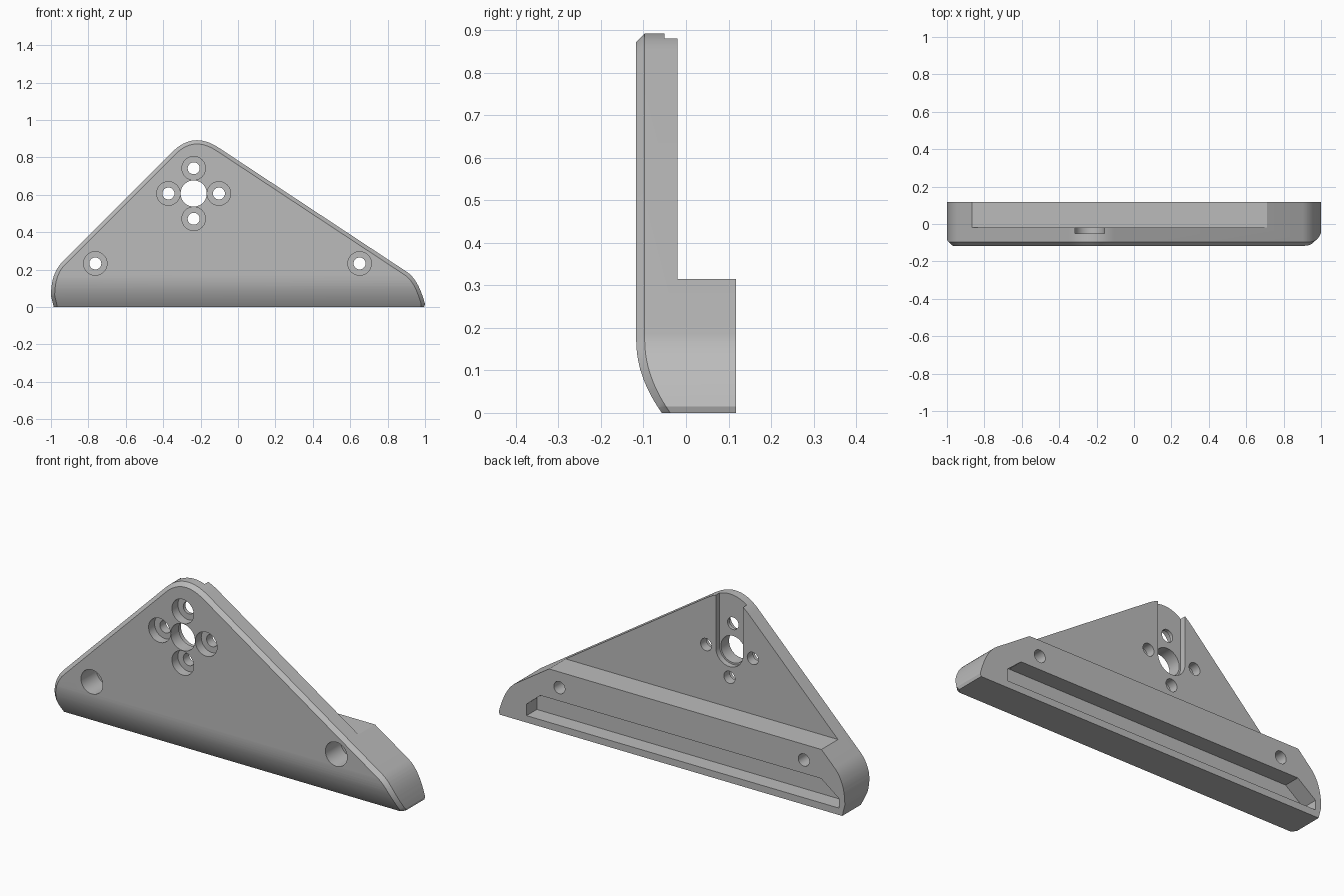
import bpy, bmesh, math
from mathutils import Vector, Matrix

cube = bpy.data.objects.get("Cube")
if cube:
    bpy.data.objects.remove(cube)

FRONT, BACK, CHAMFER = -0.117, 0.117, 0.02
LEDGE_Z, PLATE_BACK = 0.315, -0.02

grey = bpy.data.materials.new("plain_grey")
grey.use_nodes = True
colour = (0.5, 0.5, 0.5, 1)
grey.diffuse_color = colour
grey.node_tree.nodes["Principled BSDF"].inputs["Base Color"].default_value = colour


def to_object(name, bm):
    bmesh.ops.recalc_face_normals(bm, faces=bm.faces)
    mesh = bpy.data.meshes.new(name)
    bm.to_mesh(mesh)
    bm.free()
    mesh.materials.append(grey)
    obj = bpy.data.objects.new(name, mesh)
    bpy.context.collection.objects.link(obj)
    return obj


def bend(a, corner, b, n=10):
    """Rounded corner from a to b, as (x, z) points."""
    a, c, b = Vector(a), Vector(corner), Vector(b)
    return [a.lerp(c, i / n).lerp(c.lerp(b, i / n), i / n) for i in range(n + 1)]


def inset(points, d):
    """Offset an open outline inwards, keeping its ends on the ground."""
    out = []
    for i, p in enumerate(points):
        t = points[min(i + 1, len(points) - 1)] - points[max(i - 1, 0)]
        n = Vector((t.y, -t.x)).normalized()
        q = p + n * d
        if i in (0, len(points) - 1):
            q.y = 0
        out.append(q)
    return out


def loft(rings):
    """Closed solid through (points, y) rings."""
    bm = bmesh.new()
    loops = [[bm.verts.new((p[0], y, p[1])) for p in pts] for pts, y in rings]
    for a, b in zip(loops, loops[1:]):
        for i in range(len(a)):
            j = (i + 1) % len(a)
            bm.faces.new((a[i], a[j], b[j], b[i]))
    bm.faces.new(loops[0])
    bm.faces.new(loops[-1])
    return bm


def circle(x, z, r, n=40):
    return [(x + r * math.cos(2 * math.pi * i / n),
             z + r * math.sin(2 * math.pi * i / n)) for i in range(n)]


# Body: rounded triangle with a chamfered front rim
outline = [Vector((-0.985, 0))]
outline += bend((-1, 0.06), (-1, 0.18), (-0.94, 0.24))
outline += bend((-0.35, 0.83), (-0.239, 0.941), (-0.105, 0.853), 16)
outline += bend((0.904, 0.187), (0.965, 0.147), (1, 0.015))
outline += [Vector((0.995, 0))]
bm = loft([(inset(outline, CHAMFER), FRONT),
           (outline, FRONT + CHAMFER), (outline, BACK)])

# Lower front curves back towards the ground
CURVE_Z, STEPS = 0.17, 12
for i in range(1, STEPS + 1):
    bmesh.ops.bisect_plane(bm, geom=bm.verts[:] + bm.edges[:] + bm.faces[:],
                           plane_co=(0, 0, CURVE_Z * i / STEPS), plane_no=(0, 0, 1))
for v in bm.verts:
    if v.co.y < FRONT + CHAMFER + 0.005 and v.co.z < CURVE_Z:
        v.co.y += 0.06 * (1 - v.co.z / CURVE_Z) ** 2
bracket = to_object("triangular_bracket", bm)


def cut(name, points, y0, y1):
    """Subtract an extruded profile from the bracket."""
    tool = to_object(name, loft([(points, y0), (points, y1)]))
    tool.hide_render = True
    mod = bracket.modifiers.new(name, "BOOLEAN")
    mod.operation, mod.solver, mod.object = "DIFFERENCE", "EXACT", tool
    bpy.context.view_layer.objects.active = bracket
    bpy.ops.object.modifier_apply(modifier=name)
    bpy.data.objects.remove(tool)


# Thin upper plate above the thick base
cut("ledge_cut", [(-2, LEDGE_Z), (2, LEDGE_Z), (2, 2), (-2, 2)], PLATE_BACK, 1)

# Long groove in the back of the base
cut("groove_cut", [(0.84, 0.036), (0.84, 0.096), (0.76, 0.163), (-0.863, 0.163),
                   (-0.967, 0.085), (-0.967, 0.036)], 0.032, 1)

# Round-ended cable slot running from the centre hole to the top
HX, HZ, SLOT_R = -0.237, 0.607, 0.079
arc = [(HX + SLOT_R * math.cos(a), HZ + SLOT_R * math.sin(a))
       for a in (math.pi * (1 + i / 20) for i in range(21))]
cut("slot_cut", arc + [(HX + SLOT_R, 2), (HX - SLOT_R, 2)], -0.05, 1)
cut("centre_hole", circle(HX, HZ, 0.07), -1, 1)

# Counterbored screw holes: four round the centre, two in the base
screws = [(HX + dx * 0.135, HZ + dz * 0.135, -0.068)
          for dx, dz in ((1, 0), (-1, 0), (0, 1), (0, -1))]
screws += [(-0.763, 0.233, 0.01), (0.65, 0.233, 0.01)]
for x, z, depth in screws:
    cut("screw_hole", circle(x, z, 0.032), -1, 1)
    cut("counterbore", circle(x, z, 0.063), -1, depth)

# Smooth curved walls, keep edges sharp
bpy.ops.object.select_all(action="DESELECT")
bracket.select_set(True)
bpy.context.view_layer.objects.active = bracket
bpy.ops.object.shade_smooth_by_angle(angle=math.radians(25))
